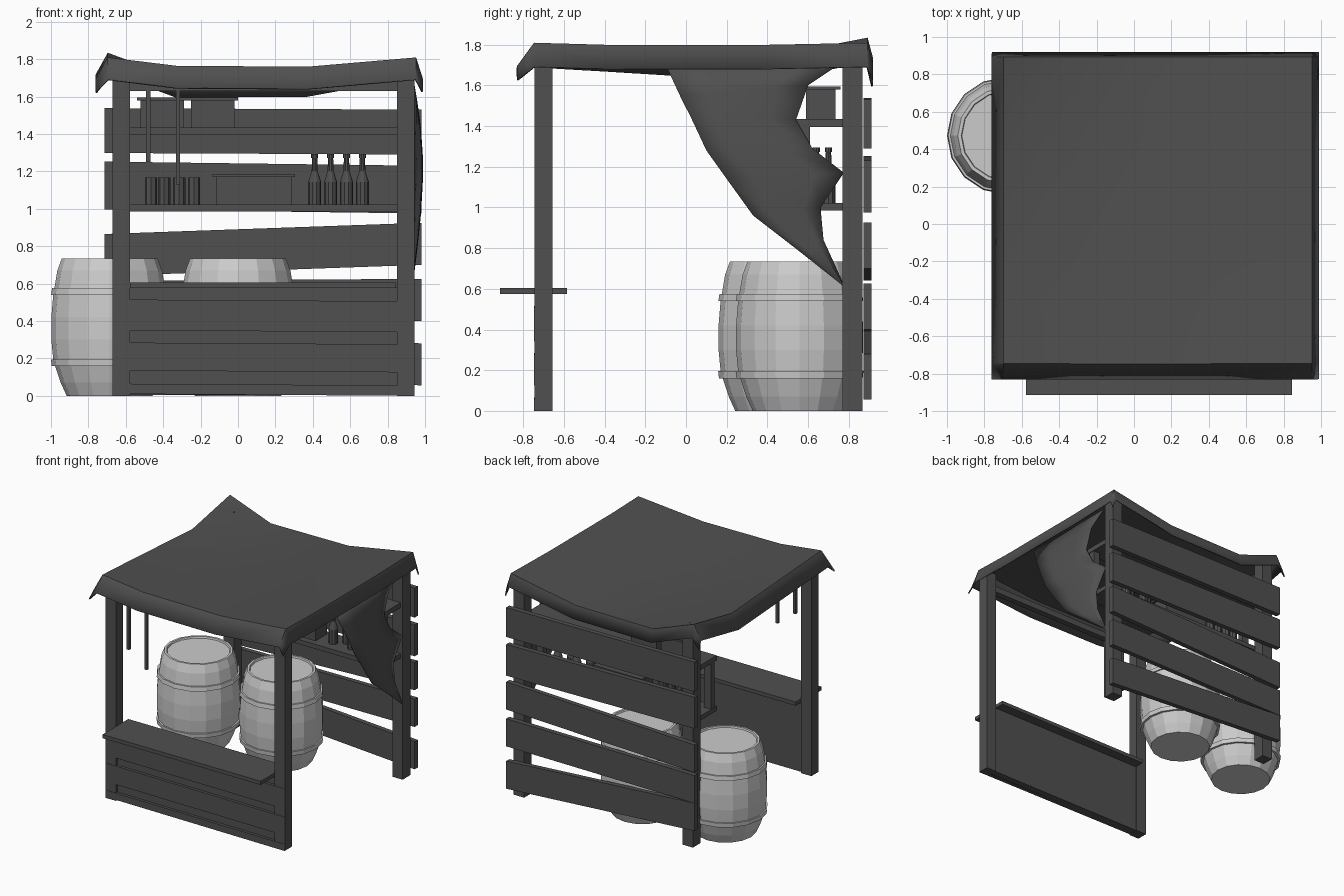
import bpy, bmesh, math

if "Cube" in bpy.data.objects:
    bpy.data.objects.remove(bpy.data.objects["Cube"])

dark = bpy.data.materials.new("dark_grey")
dark.diffuse_color = (0.08, 0.08, 0.08, 1)
dark.use_nodes = True
dark.node_tree.nodes["Principled BSDF"].inputs["Base Color"].default_value = dark.diffuse_color


def make(name, verts, faces, mat=dark):
    me = bpy.data.meshes.new(name)
    me.from_pydata(verts, [], faces)
    bm = bmesh.new()
    bm.from_mesh(me)
    bmesh.ops.recalc_face_normals(bm, faces=bm.faces)
    bm.to_mesh(me)
    bm.free()
    if mat:
        me.materials.append(mat)
    ob = bpy.data.objects.new(name, me)
    bpy.context.collection.objects.link(ob)
    return ob


def box(name, x0, x1, y0, y1, z0, z1, dl=0.0, dr=0.0):
    """Box; dl / dr shift the left and right ends in z, giving crooked planks."""
    v = [(x, y, z + d) for x, d in ((x0, dl), (x1, dr)) for y in (y0, y1) for z in (z0, z1)]
    f = [(0, 1, 3, 2), (4, 6, 7, 5), (0, 4, 5, 1), (2, 3, 7, 6), (0, 2, 6, 4), (1, 5, 7, 3)]
    return make(name, v, f)


def lathe(name, profile, sides, loc, mat=dark):
    """Revolve (radius, z) points around z, capping both ends."""
    v, f = [], []
    for r, z in profile:
        for k in range(sides):
            a = 2 * math.pi * k / sides
            v.append((loc[0] + r * math.cos(a), loc[1] + r * math.sin(a), loc[2] + z))
    n = len(profile)
    for i in range(n - 1):
        for k in range(sides):
            k2 = (k + 1) % sides
            f.append((i * sides + k, i * sides + k2, (i + 1) * sides + k2, (i + 1) * sides + k))
    f += [tuple(range(sides)), tuple(range((n - 1) * sides, n * sides))]
    return make(name, v, f, mat)


def sheet(name, rows, thickness):
    """Cloth from a grid of points, thickened and smooth shaded."""
    m = len(rows[0])
    v = [p for r in rows for p in r]
    f = [(i * m + j, i * m + j + 1, (i + 1) * m + j + 1, (i + 1) * m + j)
         for i in range(len(rows) - 1) for j in range(m - 1)]
    ob = make(name, v, f)
    mod = ob.modifiers.new("thick", 'SOLIDIFY')
    mod.thickness = thickness
    mod.offset = 0
    bpy.ops.object.select_all(action='DESELECT')
    ob.select_set(True)
    bpy.context.view_layer.objects.active = ob
    bpy.ops.object.shade_smooth_by_angle(angle=math.radians(30))
    return ob


# Corner posts
for side, x in (("left", -0.67), ("right", 0.85)):
    box(f"front_post_{side}", x, x + 0.093, -0.745, -0.655, 0, 1.77)
    box(f"back_post_{side}", x, x + 0.093, 0.77, 0.868, 0, 1.77)

# Front panel: backing, flush planks with crooked gaps, counter top
box("front_backing", -0.6, 0.87, -0.725, -0.665, 0.005, 0.58)
for i, (z0, z1) in enumerate(((0.005, 0.06), (0.13, 0.28), (0.345, 0.51))):
    box(f"front_plank_{i}", -0.668, 0.942, -0.748, -0.715, z0, z1, 0.005, -0.005)
box("counter_top", -0.578, 0.845, -0.915, -0.585, 0.575, 0.605)
box("front_beam", -0.6, 0.87, -0.73, -0.68, 1.63, 1.68)

# Crooked back wall planks
for i, (z0, z1, dl) in enumerate(((1.29, 1.53, 0.008), (0.975, 1.23, 0.022), (0.70, 0.925, -0.06),
                                  (0.40, 0.625, -0.01), (0.055, 0.28, 0.11))):
    box(f"back_plank_{i}", -0.715, 0.98, 0.872, 0.912, z0, z1, dl)

# Shelves with an upright at each end
box("upper_shelf", -0.655, 0.925, 0.54, 0.775, 1.395, 1.435)
box("lower_shelf", -0.655, 0.925, 0.54, 0.775, 0.985, 1.022)
for side, x in (("left", -0.65), ("right", 0.86)):
    box(f"shelf_upright_{side}", x, x + 0.06, 0.56, 0.61, 1.0, 1.4)

# Lidded crates
for i, (x0, x1, z0, z1) in enumerate(((-0.54, -0.27, 1.435, 1.595), (-0.27, 0.0, 1.435, 1.595),
                                      (-0.135, 0.305, 1.022, 1.185))):
    box(f"crate_{i}", x0 + 0.02, x1 - 0.02, 0.59, 0.735, z0, z1 - 0.012)
    box(f"crate_lid_{i}", x0, x1, 0.565, 0.76, z1 - 0.015, z1)

# Jars and bottles on the lower shelf
for i, x in enumerate((-0.465, -0.395, -0.315, -0.235)):
    lathe(f"jar_{i}", [(0.033, 0), (0.033, 0.145)], 8, (x, 0.64, 1.022))
for i, x in enumerate((0.41, 0.495, 0.58, 0.665)):
    lathe(f"bottle_{i}", [(0.035, 0), (0.035, 0.12), (0.016, 0.18), (0.014, 0.25), (0.019, 0.25),
                          (0.019, 0.272)], 10, (x, 0.64 + 0.06 * (i % 2), 1.022))

# Hanging rods behind the front valance
for i, (x, z) in enumerate(((-0.48, 1.25), (-0.32, 1.13))):
    box(f"hanging_rod_{i}", x - 0.011, x + 0.011, -0.73, -0.708, z, 1.65)

# Barrels with hoops
barrel = [(0.23, 0), (0.262, 0.07), (0.292, 0.16), (0.31, 0.16), (0.314, 0.195), (0.302, 0.195),
          (0.312, 0.3), (0.312, 0.42), (0.302, 0.54), (0.313, 0.54), (0.308, 0.575), (0.296, 0.575),
          (0.28, 0.67), (0.256, 0.735), (0.238, 0.735), (0.234, 0.722)]
for i, (x, y) in enumerate(((-0.686, 0.472), (0.0, 0.558))):
    lathe(f"barrel_{i}", barrel, 16, (x, y, 0), None)

# Sagging roof cloth with a hanging skirt all round
xs = [-0.758, -0.695, -0.33, 0.37, 0.95, 0.985]
ys = [-0.828, -0.745, -0.4, 0.41, 0.89, 0.915]
heights = [[1.805, 1.76, 1.755, 1.805],
           [1.785, 1.74, 1.74, 1.795],
           [1.735, 1.705, 1.71, 1.795],
           [1.83, 1.695, 1.70, 1.805]]
rows = []
for j, y in enumerate(ys):
    row = []
    for i, x in enumerate(xs):
        z = heights[min(max(j - 1, 0), 3)][min(max(i - 1, 0), 3)]
        ex, ey = i in (0, 5), j in (0, 5)
        if ex and ey:
            z -= 0.18
        elif ex or ey:
            z -= 0.1 if j == 5 else 0.115
        row.append((x, y, z))
    rows.append(row)
sheet("roof_cloth", rows, 0.01)

# Torn side drape, bulging outward: (left y, left z, right y, right z) per row
edges = [(-0.1, 1.7, 0.75, 1.7), (-0.03, 1.55, 0.60, 1.60), (0.03, 1.43, 0.54, 1.43),
         (0.1, 1.28, 0.62, 1.29), (0.2, 1.14, 0.775, 1.17), (0.33, 0.96, 0.66, 1.0),
         (0.55, 0.79, 0.675, 0.84), (0.765, 0.62, 0.78, 0.61)]
rows = []
for k, (y0, z0, y1, z1) in enumerate(edges):
    bulge = math.sin(math.pi * k / 7)
    rows.append([(0.935 + bulge * (0.05 * (1 - t) + 0.02 * math.sin(math.pi * t)),
                  y0 + (y1 - y0) * t, z0 + (z1 - z0) * t) for t in (0, 0.25, 0.5, 0.75, 1)])
sheet("side_drape", rows, 0.006)
